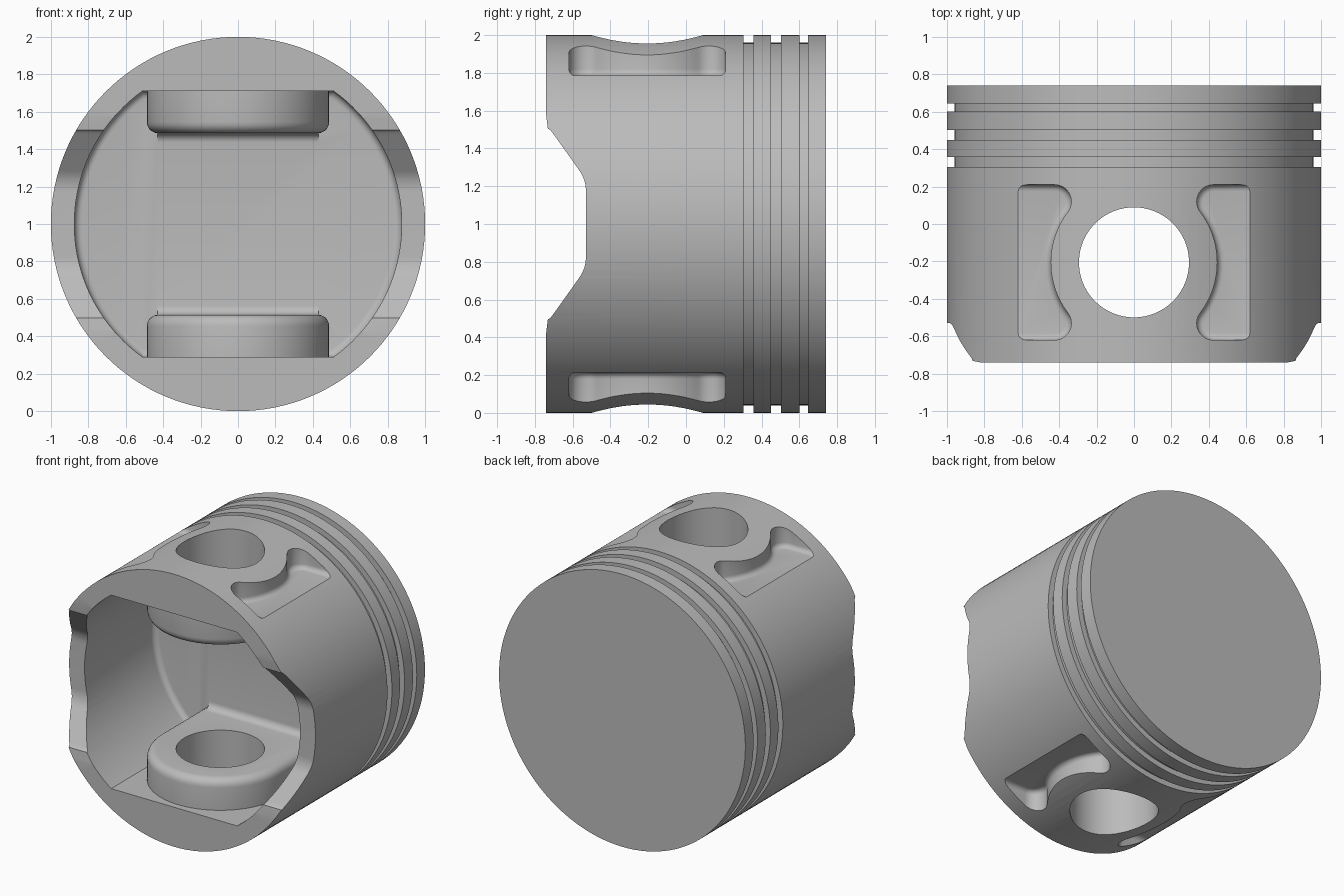
import bpy, bmesh, math
from mathutils import Matrix, Vector

if "Cube" in bpy.data.objects:
    bpy.data.objects.remove(bpy.data.objects["Cube"])

metal = bpy.data.materials.new("bare grey metal")
metal.use_nodes = True
GREY = (0.5, 0.5, 0.5, 1)
metal.diffuse_color = GREY
metal.node_tree.nodes["Principled BSDF"].inputs["Base Color"].default_value = GREY

PIN_Y = -0.205     # wrist pin axis
FLOOR_Y = 0.28     # underside of the crown
FLAT = 0.71        # half height of the cavity
FRONT, BACK = -0.74, 0.74


def make_object(name, bm):
    bmesh.ops.recalc_face_normals(bm, faces=bm.faces)
    mesh = bpy.data.meshes.new(name)
    bm.to_mesh(mesh)
    bm.free()
    mesh.materials.append(metal)
    ob = bpy.data.objects.new(name, mesh)
    bpy.context.collection.objects.link(ob)
    return ob


def arc(cx, cy, r, start, end, n):
    """Points on an arc, angles in degrees."""
    angles = [math.radians(start + (end - start) * i / n) for i in range(n + 1)]
    return [(cx + r * math.cos(a), cy + r * math.sin(a)) for a in angles]


def prism(name, points, place, low, high, bevel_at=None, radius=0.0):
    """Extrude a 2D outline; place(u, v, w) maps it to space. Optionally round one end."""
    bm = bmesh.new()
    ends = {w: [bm.verts.new(place(u, v, w)) for u, v in points] for w in (low, high)}
    caps = {w: bm.faces.new(vs) for w, vs in ends.items()}
    n = len(points)
    for i in range(n):
        j = (i + 1) % n
        bm.faces.new((ends[low][i], ends[low][j], ends[high][j], ends[high][i]))
    bmesh.ops.recalc_face_normals(bm, faces=bm.faces)
    if bevel_at is not None:
        bmesh.ops.bevel(bm, geom=list(caps[bevel_at].edges), offset=radius,
                        segments=5, profile=0.5, affect='EDGES')
    return make_object(name, bm)


def combine(target, tool, operation):
    mod = target.modifiers.new(operation, 'BOOLEAN')
    mod.operation = operation
    mod.solver = 'EXACT'
    mod.object = tool
    bpy.ops.object.select_all(action='DESELECT')
    bpy.context.view_layer.objects.active = target
    target.select_set(True)
    bpy.ops.object.modifier_apply(modifier=mod.name)
    bpy.data.objects.remove(tool)


def along_x(u, v, w):
    return (w, u, v + 1)


def along_y(u, v, w):
    return (u, w, v + 1)


# Body with ring grooves, turned around the y axis
profile = [(0, FRONT), (1, FRONT)]
for low, high in ((0.305, 0.357), (0.45, 0.503), (0.6, 0.645)):
    profile += [(1, low), (0.96, low), (0.96, high), (1, high)]
profile += [(1, BACK), (0, BACK)]
bm = bmesh.new()
verts = [bm.verts.new((r, y, 1)) for r, y in profile]
edges = [bm.edges.new(pair) for pair in zip(verts, verts[1:])]
bmesh.ops.spin(bm, geom=verts + edges, cent=(0, 0, 1), axis=(0, 1, 0),
               angle=math.tau, steps=128)
bmesh.ops.remove_doubles(bm, verts=bm.verts, dist=0.0001)
piston = make_object("piston_body", bm)

# Cavity: a round bore with flat top and bottom, rounded at the floor
edge = math.degrees(math.asin(FLAT / 0.875))
bore = arc(0, 0, 0.875, -edge, edge, 40) + arc(0, 0, 0.875, 180 - edge, 180 + edge, 40)
combine(piston, prism("cavity_cutter", bore, along_y, FRONT - 0.1, FLOOR_Y,
                      FLOOR_Y, 0.04), 'DIFFERENCE')

# Pin bosses with rounded rims, blended into the crown
boss_outline = arc(0, PIN_Y, 0.487, 180, 360, 48) + [(0.487, 0.42), (-0.487, 0.42)]
for side in (-1, 1):
    def upright(u, v, w):
        return (u, v, 1 + side * w)

    boss = prism("pin_boss", boss_outline, upright, 0.485, FLAT + 0.05, 0.485, 0.06)
    combine(piston, boss, 'UNION')
    r = 0.05
    blend = [(FLOOR_Y + 0.03, side * 0.56), (FLOOR_Y - r, side * 0.56)]
    blend += [(y, side * z) for y, z in arc(FLOOR_Y - r, 0.485 - r, r, 90, 0, 6)]
    blend += [(FLOOR_Y + 0.03, side * (0.485 - r))]
    combine(piston, prism("boss_blend", blend, along_x, -0.43, 0.43), 'UNION')

# Wrist pin hole
hole = arc(0, PIN_Y, 0.294, 0, 360, 96)[:-1]
combine(piston, prism("pin_hole_cutter", hole, lambda u, v, w: (u, v, w),
                      -0.2, 2.2), 'DIFFERENCE')

# Skirt reliefs on both sides, with softened corners
def soften(points, r):
    out = []
    for i, p in enumerate(points):
        p = Vector(p)
        a, b = Vector(points[i - 1]), Vector(points[(i + 1) % len(points)])
        start, end = p + (a - p).normalized() * r, p + (b - p).normalized() * r
        for k in range(9):
            t = k / 8
            out.append(tuple((1 - t) ** 2 * start + 2 * t * (1 - t) * p + t * t * end))
    return out


relief = soften([(-0.74, -0.53), (-0.53, -0.235), (-0.53, 0.235), (-0.74, 0.53)], 0.06)
relief = [(-0.74, -0.575)] + relief[4:-4] + [(-0.74, 0.575), (-0.9, 0.575), (-0.9, -0.575)]
combine(piston, prism("skirt_relief_cutter", relief, along_x, -1.2, 1.2), 'DIFFERENCE')

# Weight-saving pockets beside the pin hole, top and bottom
lobe, lx, ly = 0.09, 0.425, 0.325
turn = math.degrees(math.atan2(ly, lx))
gap = math.hypot(lx, ly) - lobe
half = arc(lx, ly, lobe, 90, 180 + turn, 14)
pocket = arc(0.68, ly + lobe - 0.02, 0.02, 0, 90, 4) + half
pocket += arc(0, 0, gap, turn, -turn, 24)[1:-1]
pocket += [(x, -y) for x, y in reversed(half)]
pocket += arc(0.68, -ly - lobe + 0.02, 0.02, 270, 360, 4)
for side_x in (-1, 1):
    for side_z in (-1, 1):
        def placed(u, v, w):
            return (side_x * u, PIN_Y + v, 1 + side_z * w)

        cutter = prism("pocket_cutter", pocket, placed, 0.785, 1.2, 0.785, 0.035)
        combine(piston, cutter, 'DIFFERENCE')

# Smooth curves, crisp edges
bpy.ops.object.select_all(action='DESELECT')
piston.select_set(True)
bpy.context.view_layer.objects.active = piston
bpy.ops.object.shade_smooth_by_angle(angle=math.radians(25))
